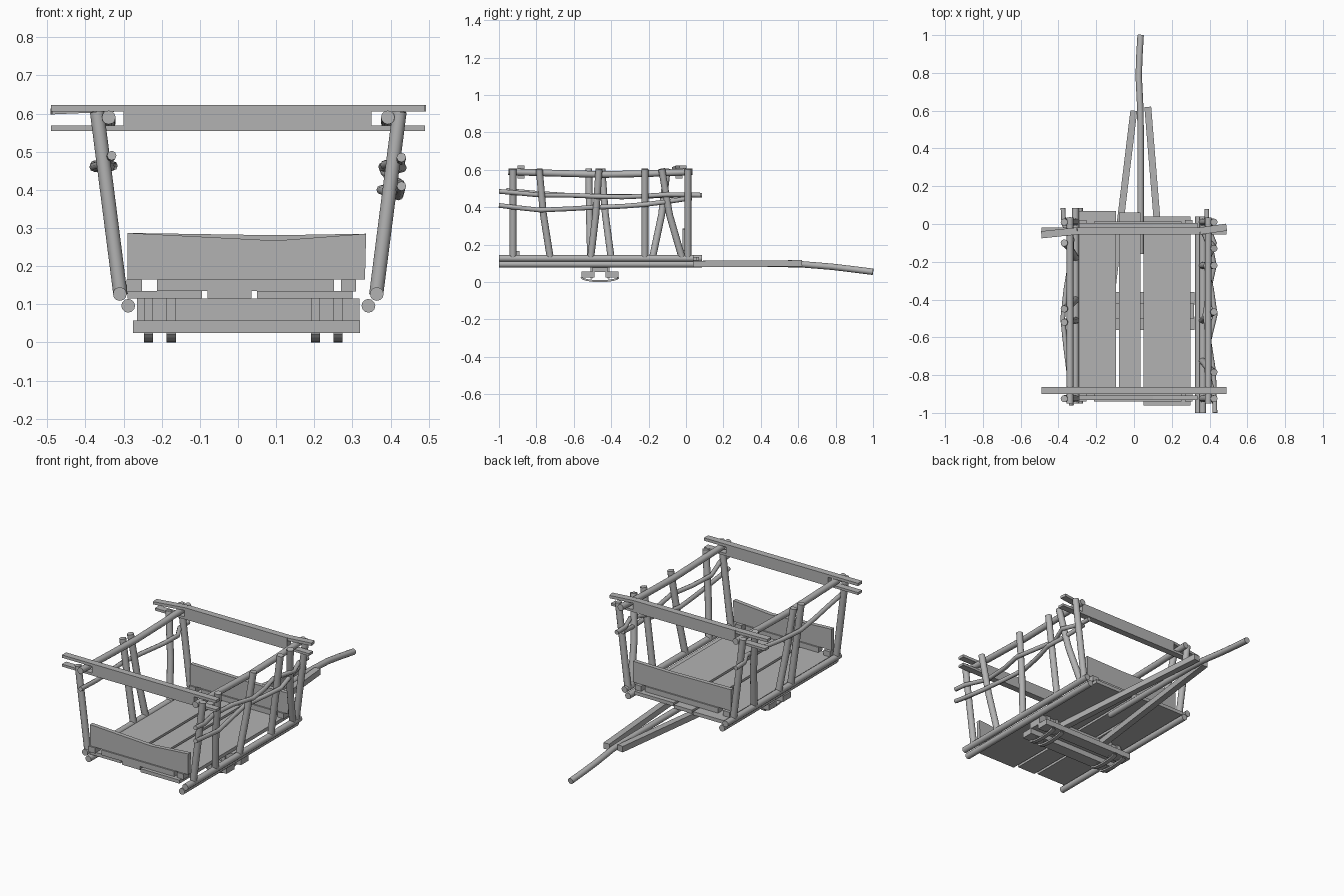
import bpy, bmesh, math
from mathutils import Vector

cube = bpy.data.objects.get("Cube")
if cube:
    bpy.data.objects.remove(cube, do_unlink=True)

wood = bpy.data.materials.new("plain grey")
wood.use_nodes = True
grey = (0.45, 0.45, 0.45, 1)
wood.diffuse_color = grey
wood.node_tree.nodes["Principled BSDF"].inputs["Base Color"].default_value = grey


def finish(name, bm, smooth=False):
    bmesh.ops.recalc_face_normals(bm, faces=bm.faces)
    mesh = bpy.data.meshes.new(name)
    bm.to_mesh(mesh)
    bm.free()
    mesh.materials.append(wood)
    ob = bpy.data.objects.new(name, mesh)
    bpy.context.collection.objects.link(ob)
    if smooth:
        bpy.ops.object.select_all(action="DESELECT")
        ob.select_set(True)
        bpy.context.view_layer.objects.active = ob
        bpy.ops.object.shade_smooth_by_angle(angle=math.radians(50))
    return ob


def sweep(name, path, outline, smooth=False):
    """Sweep a closed outline (side, up) along a path of points."""
    bm = bmesh.new()
    pts = [Vector(p) for p in path]
    rings = []
    for i, p in enumerate(pts):
        d = (pts[min(i + 1, len(pts) - 1)] - pts[max(i - 1, 0)]).normalized()
        ref = Vector((0, 1, 0)) if abs(d.z) > 0.7 else Vector((0, 0, 1))
        side = d.cross(ref).normalized()
        up = side.cross(d)
        rings.append([bm.verts.new(p + side * a + up * b) for a, b in outline])
    n = len(outline)
    for r, s in zip(rings, rings[1:]):
        for k in range(n):
            bm.faces.new((r[k], r[(k + 1) % n], s[(k + 1) % n], s[k]))
    bm.faces.new(rings[0])
    bm.faces.new(rings[-1])
    return finish(name, bm, smooth)


def pole(name, path, r, sides=12):
    ring = [(r * math.cos(math.tau * k / sides), r * math.sin(math.tau * k / sides))
            for k in range(sides)]
    return sweep(name, path, ring, True)


def beam(name, path, w, h):
    w, h = w / 2, h / 2
    return sweep(name, path, [(-w, -h), (w, -h), (w, h), (-w, h)])


def box(name, x, y, z):
    mid = [sum(y) / 2, sum(z) / 2]
    return beam(name, [(x[0], *mid), (x[1], *mid)], y[1] - y[0], z[1] - z[0])


def prism(name, outline, y0, y1):
    """Extrude an (x, z) outline from y0 to y1."""
    bm = bmesh.new()
    f = bm.faces.new([bm.verts.new((x, y0, z)) for x, z in outline])
    ext = bmesh.ops.extrude_face_region(bm, geom=[f])["geom"]
    for v in ext:
        if isinstance(v, bmesh.types.BMVert):
            v.co.y = y1
    return finish(name, bm)


MID = 0.027


def wall_x(s, z):
    """Lean of the side walls at height z."""
    return MID + s * (0.336 + (z - 0.13) * 0.128)


# Floor planks
for name, x, y in (("right", (-0.29, -0.095), (-0.93, 0.07)),
                   ("middle", (-0.08, 0.035), (-0.94, 0.06)),
                   ("left", (0.05, 0.3), (-0.96, 0.04))):
    box("floor_plank_" + name, x, y, (0.115, 0.135))

# Side walls: sill poles, posts, top rails
posts = {
    1: [(-0.925, -0.925), (-0.725, -0.785), (-0.51, -0.465),
        (-0.22, -0.22), (-0.02, -0.13), (0.01, 0.01)],
    -1: [(-0.925, -0.925), (-0.51, -0.52), (-0.4, -0.45), (-0.18, -0.1), (0.01, 0.01)],
}
for s, label in ((1, "left"), (-1, "right")):
    y0, y1 = (-1, 0.04) if s > 0 else (-0.95, 0.085)
    pole(label + "_upper_sill", [(MID + s * 0.337, y0, 0.127), (MID + s * 0.337, y1, 0.127)], 0.018)
    pole(label + "_lower_sill", [(MID + s * 0.315, y0, 0.096), (MID + s * 0.315, y1, 0.096)], 0.018)
    for i, (a, b) in enumerate(posts[s]):
        bend = (a + b) / 2 + (b - a) * 0.12
        pole(f"{label}_post_{i}", [(wall_x(s, 0.125), a, 0.125),
                                   (wall_x(s, 0.36), bend, 0.36),
                                   (wall_x(s, 0.605), b, 0.605)], 0.0185)
    pole(label + "_top_rail", [(MID + s * 0.366, y, z) for y, z in
                               ((-0.95, 0.59), (-0.7, 0.582), (-0.45, 0.575),
                                (-0.2, 0.58), (0.035, 0.59))], 0.018)

# Woven branches
def branch(name, s, pts):
    pole(name, [(wall_x(s, z) + s * off, y, z) for y, off, z in pts], 0.0125, 8)


branch("left_upper_branch", 1, [
    (-1, 0.02, 0.485), (-0.92, 0.02, 0.478), (-0.78, -0.02, 0.465), (-0.62, -0.01, 0.465),
    (-0.48, 0.025, 0.458), (-0.34, 0.005, 0.455), (-0.22, -0.025, 0.46),
    (-0.1, 0.02, 0.468), (0.0, -0.02, 0.466), (0.08, -0.02, 0.465)])
branch("left_lower_branch", 1, [
    (-1, 0.03, 0.41), (-0.92, 0.028, 0.4), (-0.78, 0.026, 0.385), (-0.62, 0.0, 0.392),
    (-0.48, -0.022, 0.4), (-0.34, 0.0, 0.405), (-0.22, 0.026, 0.415),
    (-0.1, 0.0, 0.43), (0.03, -0.02, 0.45)])
branch("right_branch", -1, [
    (-0.96, -0.024, 0.49), (-0.8, -0.01, 0.475), (-0.65, 0.01, 0.465), (-0.5, 0.026, 0.46),
    (-0.35, 0.01, 0.458), (-0.2, -0.015, 0.46), (-0.08, -0.024, 0.463),
    (0.0, 0.02, 0.465), (0.085, 0.024, 0.465)])

# Cross beams with forked ends gripping the top rails
for label, y, skew in (("front", -0.882, 0), ("rear", -0.037, 0.02)):
    box(label + "_top_board", (-0.3, 0.35), (y - 0.019, y + 0.019), (0.555, 0.622))
    for end, x0, x1, k in (("right", -0.49, -0.3, 1), ("left", 0.49, 0.35, -1)):
        drop = 0.008 if skew and k > 0 else 0
        beam(f"{label}_{end}_upper_prong",
             [(x0, y - k * skew, 0.614 - drop), (x1, y, 0.614)], 0.038, 0.016)
        beam(f"{label}_{end}_lower_prong", [(x0, y, 0.562), (x1, y, 0.562)], 0.038, 0.014)

# End boards and the cross bars below them
for label, y, sag in (("front", -0.92, 0.018), ("rear", -0.008, 0.004)):
    prism(label + "_board", [(-0.29, 0.165), (0.333, 0.165), (0.336, 0.285),
                             (0.1, 0.285 - sag), (-0.29, 0.287)], y - 0.012, y + 0.012)
    box(label + "_cross_bar", (-0.212, 0.252), (y - 0.02, y + 0.02), (0.135, 0.165))
    for x in (-0.272, 0.29):
        box(label + "_bar_block", (x - 0.02, x + 0.02), (y - 0.02, y + 0.03), (0.133, 0.165))

# Axle mount: bolster, twin beams and curved straps
box("bolster", (-0.265, 0.318), (-0.5, -0.42), (0.055, 0.115))
box("front_axle_beam", (-0.275, 0.32), (-0.56, -0.49), (0.024, 0.057))
box("rear_axle_beam", (-0.275, 0.32), (-0.43, -0.36), (0.024, 0.057))
for i, x in enumerate((-0.235, -0.175, 0.203, 0.262)):
    arc = [(x, -0.46 - 0.1 * math.cos(math.pi * k / 8),
            0.026 - 0.021 * math.sin(math.pi * k / 8)) for k in range(9)]
    beam(f"strap_{i}", arc, 0.024, 0.01)
    for y in (-0.505, -0.415):
        box(f"strap_{i}_leg", (x - 0.012, x + 0.012), (y - 0.005, y + 0.005), (0.02, 0.118))

# Draw pole and its two braces
pole("draw_pole", [(0.035, -0.16, 0.097), (0.035, 0.5, 0.097), (0.033, 0.62, 0.095),
                   (0.025, 0.78, 0.082), (0.028, 0.88, 0.07), (0.035, 1.0, 0.055)], 0.017)
beam("right_brace", [(-0.125, -0.42, 0.094), (-0.001, 0.6, 0.1)], 0.036, 0.034)
beam("left_brace", [(0.158, -0.42, 0.094), (0.073, 0.62, 0.1)], 0.036, 0.034)
